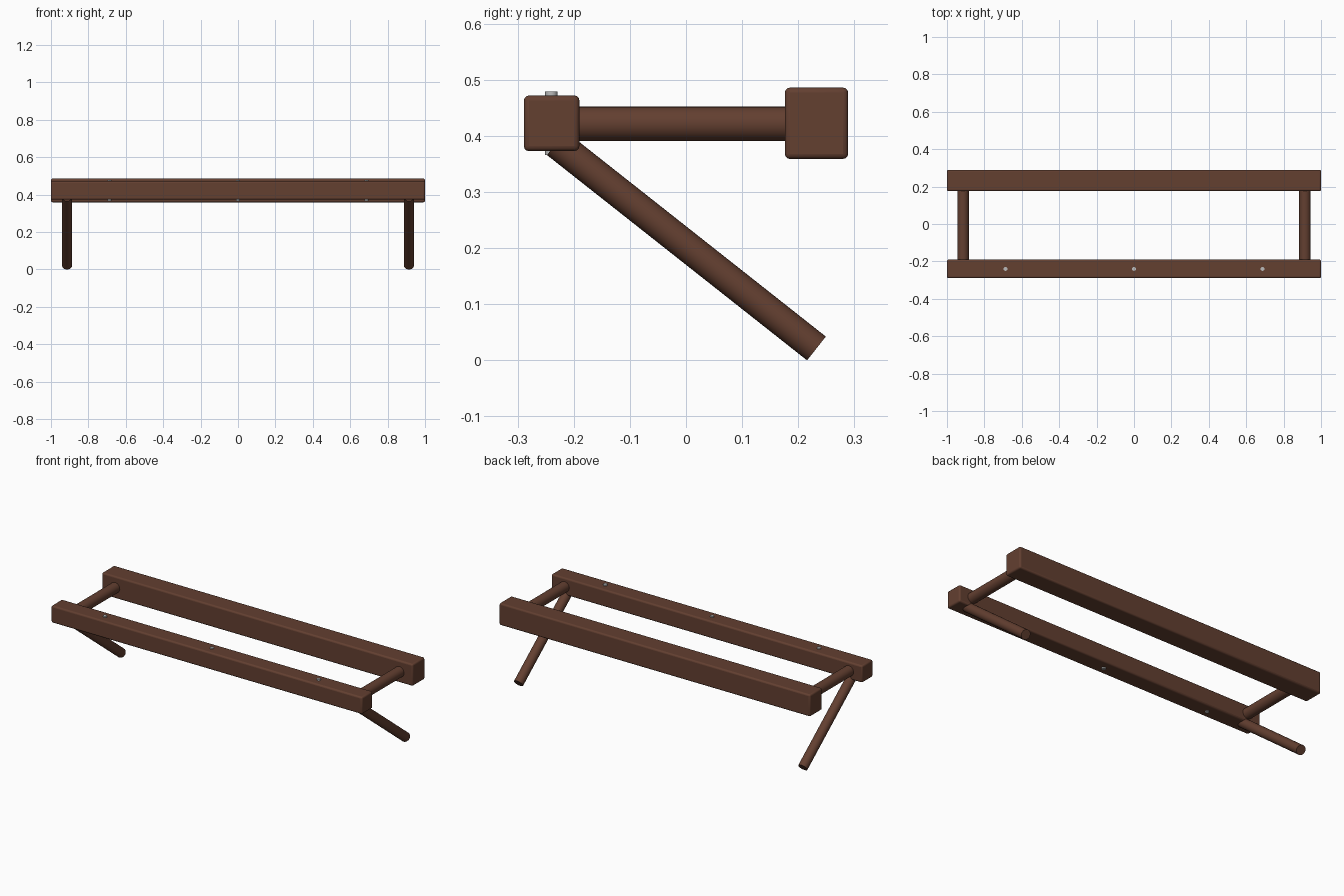
import bpy, math
from mathutils import Vector

if "Cube" in bpy.data.objects:
    bpy.data.objects.remove(bpy.data.objects["Cube"])


def material(name, rgb):
    m = bpy.data.materials.new(name)
    m.diffuse_color = (*rgb, 1)
    m.use_nodes = True
    m.node_tree.nodes["Principled BSDF"].inputs["Base Color"].default_value = m.diffuse_color
    return m


WOOD = material("dark brown wood", (0.125, 0.050, 0.030))
STEEL = material("grey steel", (0.50, 0.50, 0.50))


def smooth(obj):
    bpy.ops.object.select_all(action='DESELECT')
    obj.select_set(True)
    bpy.context.view_layer.objects.active = obj
    bpy.ops.object.shade_smooth_by_angle(angle=math.radians(35))


def beam(name, y0, y1, z0, z1):
    bpy.ops.mesh.primitive_cube_add(size=1, location=(0, (y0 + y1) / 2, (z0 + z1) / 2))
    o = bpy.context.object
    o.name = name
    o.scale = (2, y1 - y0, z1 - z0)
    bpy.ops.object.transform_apply(location=False, rotation=False, scale=True)
    o.data.materials.append(WOOD)
    smooth(o)
    b = o.modifiers.new("rounded edges", 'BEVEL')
    b.width, b.segments = 0.009, 3


def rod(name, a, b, r, mat, sides=32):
    a, b = Vector(a), Vector(b)
    bpy.ops.mesh.primitive_cylinder_add(vertices=sides, radius=r, depth=(b - a).length,
                                        location=(a + b) / 2)
    o = bpy.context.object
    o.name = name
    o.rotation_euler = (b - a).to_track_quat('Z', 'Y').to_euler()
    o.data.materials.append(mat)
    smooth(o)


# Long beams
beam("front_beam", -0.289, -0.19, 0.373, 0.472)
beam("back_beam", 0.176, 0.289, 0.359, 0.486)

# Cross bars and slanted legs at both ends
for side, x in (("left", -0.914), ("right", 0.914)):
    rod(side + "_cross_bar", (x, -0.22, 0.4215), (x, 0.21, 0.4215), 0.0305, WOOD)
    rod(side + "_leg", (x, -0.231, 0.387), (x, 0.2325, 0.0212), 0.027, WOOD)

# Bolts running through the front beam
for i, x in enumerate((-0.687, 0, 0.687)):
    rod(f"bolt_{i + 1}", (x, -0.24, 0.366), (x, -0.24, 0.479), 0.011, STEEL, 12)
